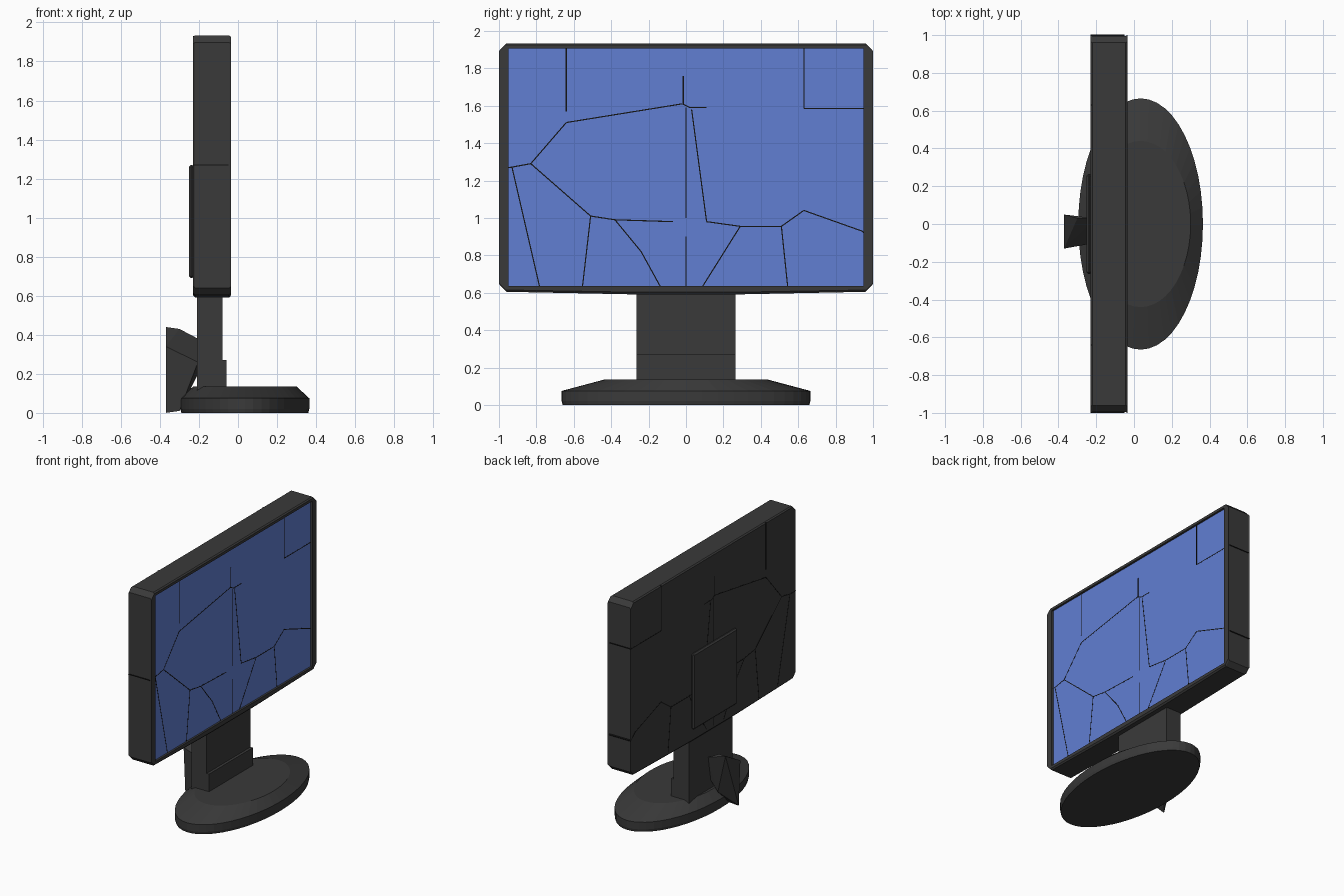
import bpy, bmesh, math
from mathutils import Vector

if "Cube" in bpy.data.objects:
    bpy.data.objects.remove(bpy.data.objects["Cube"])


def material(name, rgb):
    m = bpy.data.materials.new(name)
    m.diffuse_color = (*rgb, 1)
    m.use_nodes = True
    m.node_tree.nodes["Principled BSDF"].inputs["Base Color"].default_value = m.diffuse_color
    return m


DARK = material("dark_plastic", (0.042, 0.042, 0.042))
BLUE = material("screen_blue", (0.12, 0.21, 0.65))
BLACK = material("crack_black", (0.006, 0.006, 0.006))


def finish(name, bm, mat):
    bmesh.ops.recalc_face_normals(bm, faces=bm.faces)
    me = bpy.data.meshes.new(name)
    bm.to_mesh(me)
    bm.free()
    me.materials.append(mat)
    ob = bpy.data.objects.new(name, me)
    bpy.context.collection.objects.link(ob)
    return ob


def loft(name, rings, mat):
    """Skin a stack of equal-sized point rings and cap both ends."""
    bm = bmesh.new()
    vs = [[bm.verts.new(p) for p in r] for r in rings]
    n = len(rings[0])
    for a, b in zip(vs, vs[1:]):
        for i in range(n):
            j = (i + 1) % n
            bm.faces.new((a[i], a[j], b[j], b[i]))
    bm.faces.new(vs[0])
    bm.faces.new(vs[-1])
    return finish(name, bm, mat)


def box(name, x, y, z, mat, bevel=0.0):
    bm = bmesh.new()
    bmesh.ops.create_cube(bm, size=1)
    for v in bm.verts:
        v.co = [(r[0] + r[1]) / 2 + c * (r[1] - r[0]) for r, c in zip((x, y, z), v.co)]
    if bevel:
        bmesh.ops.bevel(bm, geom=bm.edges[:], offset=bevel, segments=1, affect='EDGES')
    return finish(name, bm, mat)


def outline(x, hy, z0, z1, c, dip=0.0):
    """Rectangle with cut corners and a slightly bowed bottom edge."""
    half = [(0.27, z0 - dip), (hy - c, z0), (hy, z0 + c), (hy, z1 - c), (hy - c, z1)]
    pts = half + [(-y, z) for y, z in reversed(half)]
    return [(x, y, z) for y, z in pts]


# Display housing with recessed front
loft("display_housing", [
    outline(-0.23, 1.0, 0.615, 1.925, 0.035, 0.012),
    outline(-0.22, 0.995, 0.605, 1.933, 0.035, 0.014),
    outline(-0.045, 0.995, 0.605, 1.933, 0.035, 0.014),
    outline(-0.035, 1.0, 0.615, 1.925, 0.035, 0.012),
    outline(-0.035, 0.95, 0.635, 1.905, 0.002),
    outline(-0.055, 0.95, 0.635, 1.905, 0.002),
], DARK)
box("screen", (-0.06, -0.05), (-0.95, 0.95), (0.635, 1.905), BLUE)

# Rear mounting plate
box("rear_plate", (-0.252, -0.225), (-0.265, 0.265), (0.69, 1.27), DARK, 0.01)

# Stand neck and its foot
box("neck", (-0.21, -0.08), (-0.265, 0.265), (0.11, 0.62), DARK)
box("neck_foot", (-0.15, -0.06), (-0.265, 0.265), (0.11, 0.27), DARK)


# Oval base with a sloping shoulder
def oval(rx, ry, z, n=48):
    return [(0.035 + rx * math.cos(t), ry * math.sin(t), z)
            for t in (2 * math.pi * i / n for i in range(n))]


loft("base", [oval(0.325, 0.66, 0), oval(0.33, 0.665, 0.02),
              oval(0.33, 0.665, 0.075), oval(0.265, 0.44, 0.135)], DARK)

# Broken shard leaning behind the neck
bm = bmesh.new()
for p in [(-.37, .05, .44), (-.37, -.13, .34), (-.30, .03, .43), (-.205, .03, .38),
          (-.205, -.10, .26), (-.37, -.11, 0), (-.30, -.10, .01), (-.205, 0, .20),
          (-.27, 0, .12)]:
    bm.verts.new(p)
bmesh.ops.convex_hull(bm, input=bm.verts)
finish("broken_shard", bm, DARK)


# Fracture lines: thin dark sheets running through the housing
def crack(points):
    bm = bmesh.new()
    for a, b in zip(points, points[1:]):
        a, b = Vector((0, *a)), Vector((0, *b))
        side = Vector((1, 0, 0)).cross((b - a).normalized()) * 0.003
        loops = [[bm.verts.new(p + Vector((x, 0, 0)))
                  for p in (a - side, b - side, b + side, a + side)]
                 for x in (-0.2308, -0.0492)]
        for loop in loops:
            bm.faces.new(loop)
        for i in range(4):
            j = (i + 1) % 4
            bm.faces.new((loops[0][i], loops[0][j], loops[1][j], loops[1][i]))
    finish("fracture_line", bm, BLACK)


for path in [
    [(-1, 1.27), (-.94, 1.27), (-.83, 1.29), (-.64, 1.51), (-.02, 1.61), (.02, 1.59), (.11, 1.59)],
    [(-.83, 1.29), (-.51, 1.01), (-.38, .99), (-.07, .98)],
    [(-.93, 1.27), (-.78, .62)],
    [(-.51, 1.01), (-.555, .62)],
    [(-.38, .99), (-.24, .82), (-.13, .62)],
    [(.03, 1.58), (.11, .98), (.29, .955), (.51, .955), (.63, 1.04), (.94, .93), (1, .88)],
    [(.29, .955), (.08, .62)],
    [(.51, .955), (.545, .62)],
    [(0, .62), (0, .9)],
    [(0, 1.0), (0, 1.59)],
    [(-.015, 1.61), (-.015, 1.76)],
    [(-.64, 1.57), (-.64, 1.93)],
    [(.63, 1.93), (.63, 1.585), (1, 1.585)],
]:
    crack(path)
